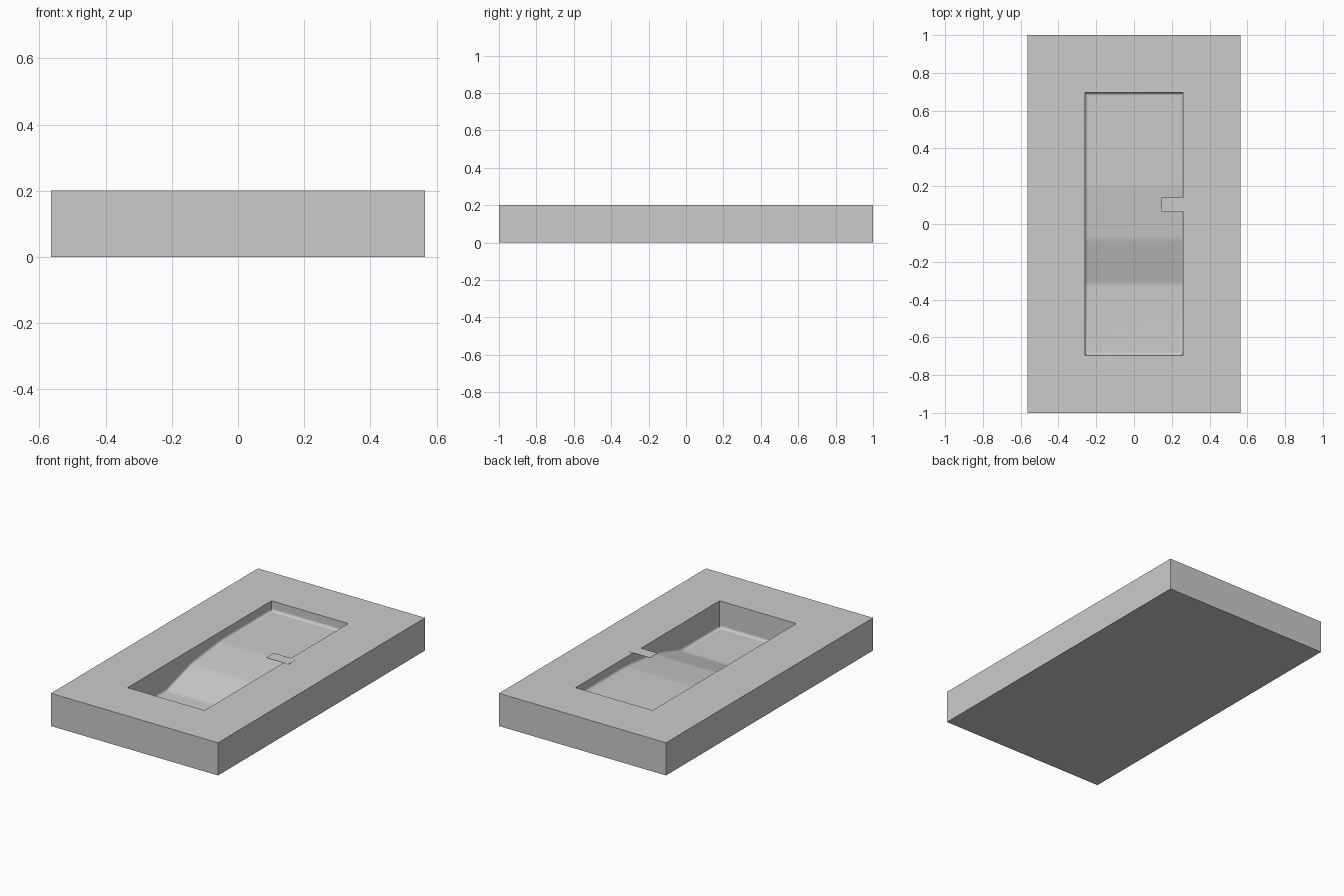
import bpy
import bmesh

cube = bpy.data.objects.get("Cube")
if cube:
    bpy.data.objects.remove(cube, do_unlink=True)

# One plain grey for everything
grey = bpy.data.materials.new("light_grey")
grey.use_nodes = True
colour = (0.6, 0.6, 0.6, 1)
grey.diffuse_color = colour
grey.node_tree.nodes["Principled BSDF"].inputs["Base Color"].default_value = colour


def add_object(name, bm):
    bmesh.ops.recalc_face_normals(bm, faces=bm.faces)
    mesh = bpy.data.meshes.new(name)
    bm.to_mesh(mesh)
    bm.free()
    mesh.materials.append(grey)
    obj = bpy.data.objects.new(name, mesh)
    bpy.context.collection.objects.link(obj)
    return obj


def prism(profile, x0, x1):
    """Extrude a (y, z) profile along x."""
    bm = bmesh.new()
    face = bm.faces.new([bm.verts.new((x0, y, z)) for y, z in profile])
    new = bmesh.ops.extrude_face_region(bm, geom=[face])["geom"]
    verts = [v for v in new if isinstance(v, bmesh.types.BMVert)]
    bmesh.ops.translate(bm, verts=verts, vec=(x1 - x0, 0, 0))
    return bm


def box(x0, x1, y0, y1, z0, z1):
    return prism([(y0, z0), (y1, z0), (y1, z1), (y0, z1)], x0, x1)


TOP = 0.2

# Ground slab
slab = add_object("pool_surround", box(-0.565, 0.565, -1, 1, 0, TOP))

# Basin: deep end at the front, steep slope, gentle slope, shallow end at the back
basin = prism([(-0.695, TOP + 0.1), (-0.695, 0.035), (-0.32, 0.035),
               (-0.08, 0.107), (0.2, 0.138), (0.695, 0.138),
               (0.695, TOP + 0.1)], -0.26, 0.26)
floor_edges = [e for e in basin.edges if all(v.co.z < TOP for v in e.verts)]
bmesh.ops.bevel(basin, geom=floor_edges, offset=0.017, offset_type='OFFSET',
                segments=4, profile=0.5, affect='EDGES', clamp_overlap=True)
cutter = add_object("basin_cutter", basin)
cutter.hide_render = True

# Cut the basin out of the slab, then discard the cutter
cut = slab.modifiers.new("basin", 'BOOLEAN')
cut.operation = 'DIFFERENCE'
cut.solver = 'EXACT'
cut.object = cutter
bpy.context.view_layer.objects.active = slab
for obj in bpy.context.selected_objects:
    obj.select_set(False)
slab.select_set(True)
bpy.ops.object.modifier_apply(modifier=cut.name)
bpy.data.objects.remove(cutter, do_unlink=True)

# Soft floor corners, crisp rim
bpy.ops.object.shade_smooth_by_angle(angle=0.6)
normals = slab.modifiers.new("flat_panels", 'WEIGHTED_NORMAL')
normals.keep_sharp = True

# Diving board overhanging the left side of the basin
add_object("diving_board", box(0.145, 0.295, 0.065, 0.14, TOP - 0.0005, TOP + 0.001))
